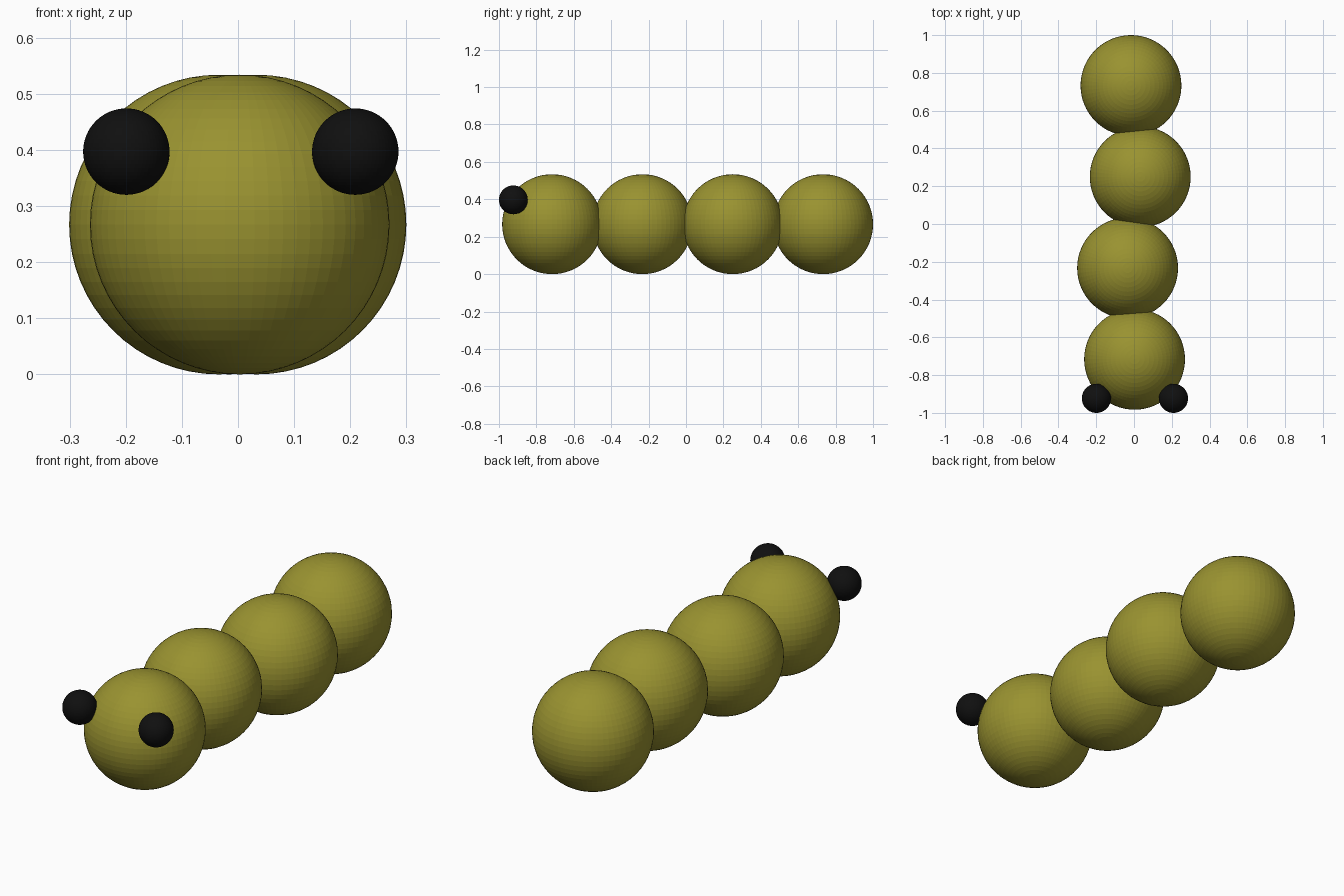
import bpy

if "Cube" in bpy.data.objects:
    bpy.data.objects.remove(bpy.data.objects["Cube"])


def material(name, rgb):
    m = bpy.data.materials.new(name)
    m.diffuse_color = (*rgb, 1.0)
    m.use_nodes = True
    m.node_tree.nodes["Principled BSDF"].inputs["Base Color"].default_value = m.diffuse_color
    return m


def ball(name, centre, radius, mat):
    bpy.ops.mesh.primitive_uv_sphere_add(segments=64, ring_count=32,
                                         radius=radius, location=centre)
    ob = bpy.context.object
    ob.name = ob.data.name = name
    ob.data.materials.append(mat)
    return ob


olive = material("olive green", (0.32, 0.29, 0.03))
black = material("black", (0.005, 0.005, 0.005))

# Body: evenly spaced balls along y, wiggling slightly from side to side
R = 0.267
SPACING = 0.483
FRONT_Y = -0.716
names = ["head", "front_segment", "middle_segment", "tail_segment"]
for i, (name, x) in enumerate(zip(names, [0.003, -0.034, 0.033, -0.016])):
    ball(name, (x, FRONT_Y + i * SPACING, R), R, olive)

# Eyes: mirrored about the head's centre
for name, side in (("left_eye", -1), ("right_eye", 1)):
    ball(name, (0.005 + side * 0.204, -0.923, 0.397), 0.077, black)
